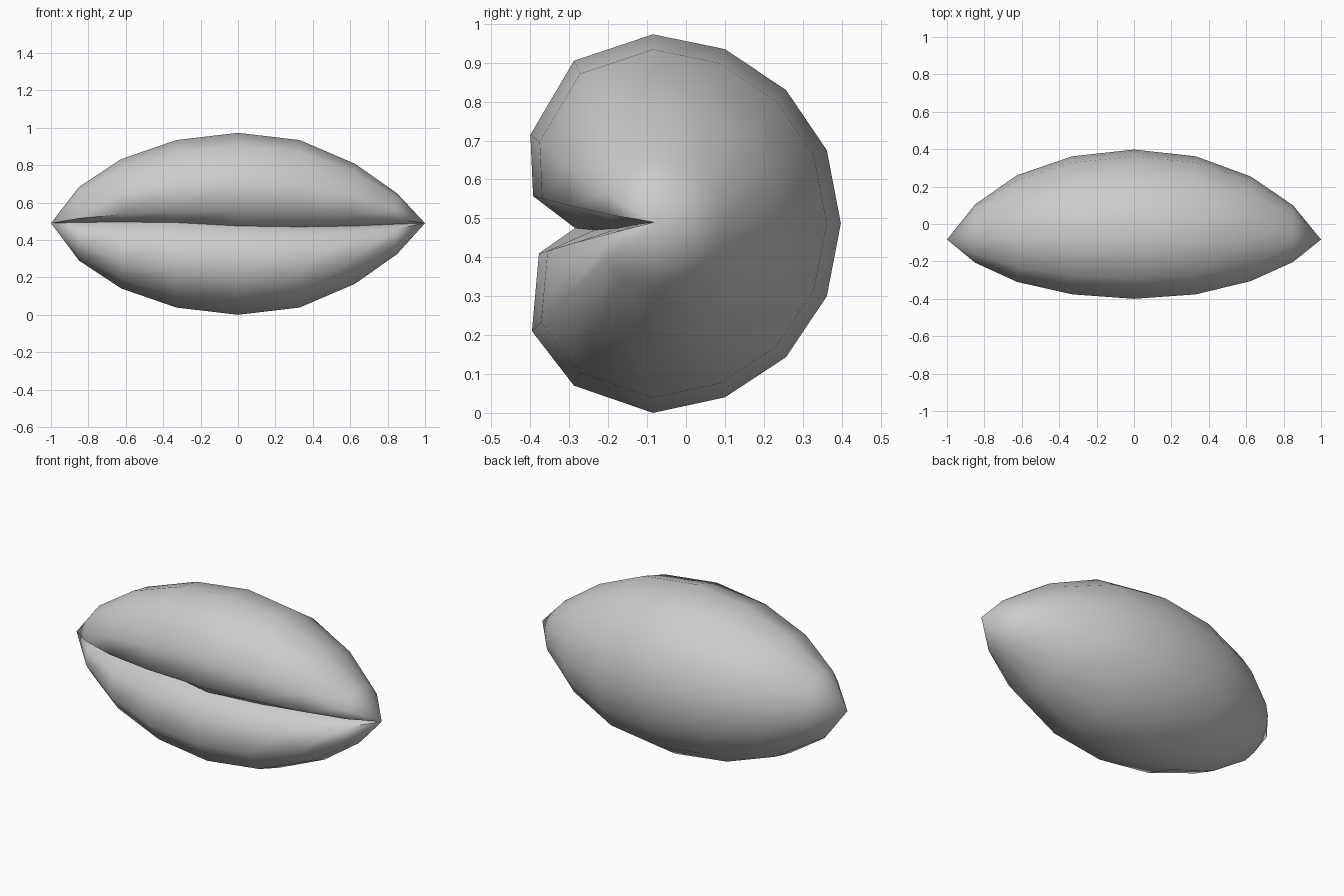
import bpy, bmesh

if "Cube" in bpy.data.objects:
    bpy.data.objects.remove(bpy.data.objects["Cube"])

# pole axis of the bean in the y-z plane
CY, CZ = -0.083, 0.487

# half-way cross-section (y, z); index 12 is the bottom of the groove
SECTION = [(-0.085, 0.973), (0.10, 0.935), (0.257, 0.83), (0.362, 0.675),
           (0.398, 0.487), (0.362, 0.30), (0.257, 0.143), (0.10, 0.04),
           (-0.085, 0.0), (-0.288, 0.07), (-0.396, 0.21), (-0.378, 0.41),
           (-0.285, 0.472), (-0.393, 0.557), (-0.40, 0.715), (-0.288, 0.905)]
GROOVE = 12

# rings: x, y scale, z scale, groove (y, z)
RINGS = [(-0.85, 0.39, 0.405, -0.12, 0.494),
         (-0.625, 0.715, 0.71, -0.17, 0.496),
         (-0.33, 0.925, 0.92, -0.235, 0.493),
         (0.0, 1.0, 1.0, -0.285, 0.475),
         (0.33, 0.925, 0.92, -0.235, 0.47),
         (0.625, 0.70, 0.66, -0.17, 0.475),
         (0.85, 0.38, 0.335, -0.12, 0.485)]

# bean body: loft the rings and close them to a point at each end
bm = bmesh.new()
loops = []
for x, sy, sz, gy, gz in RINGS:
    loop = []
    for i, (y, z) in enumerate(SECTION):
        p = (gy, gz) if i == GROOVE else (CY + (y - CY) * sy, CZ + (z - CZ) * sz)
        loop.append(bm.verts.new((x, *p)))
    loops.append(loop)
n = len(SECTION)
for a, b in zip(loops, loops[1:]):
    for i in range(n):
        j = (i + 1) % n
        bm.faces.new((a[i], a[j], b[j], b[i]))
for x, loop in ((-1, loops[0]), (1, loops[-1])):
    tip = bm.verts.new((x, CY, CZ + 0.003))
    for i in range(n):
        bm.faces.new((tip, loop[i], loop[(i + 1) % n]))
bmesh.ops.recalc_face_normals(bm, faces=bm.faces)

mesh = bpy.data.meshes.new("bean")
bm.to_mesh(mesh)
bm.free()
bean = bpy.data.objects.new("bean", mesh)
bpy.context.collection.objects.link(bean)

# smooth skin with a crisp groove
bpy.context.view_layer.objects.active = bean
bean.select_set(True)
bpy.ops.object.shade_smooth_by_angle(angle=1.2)
